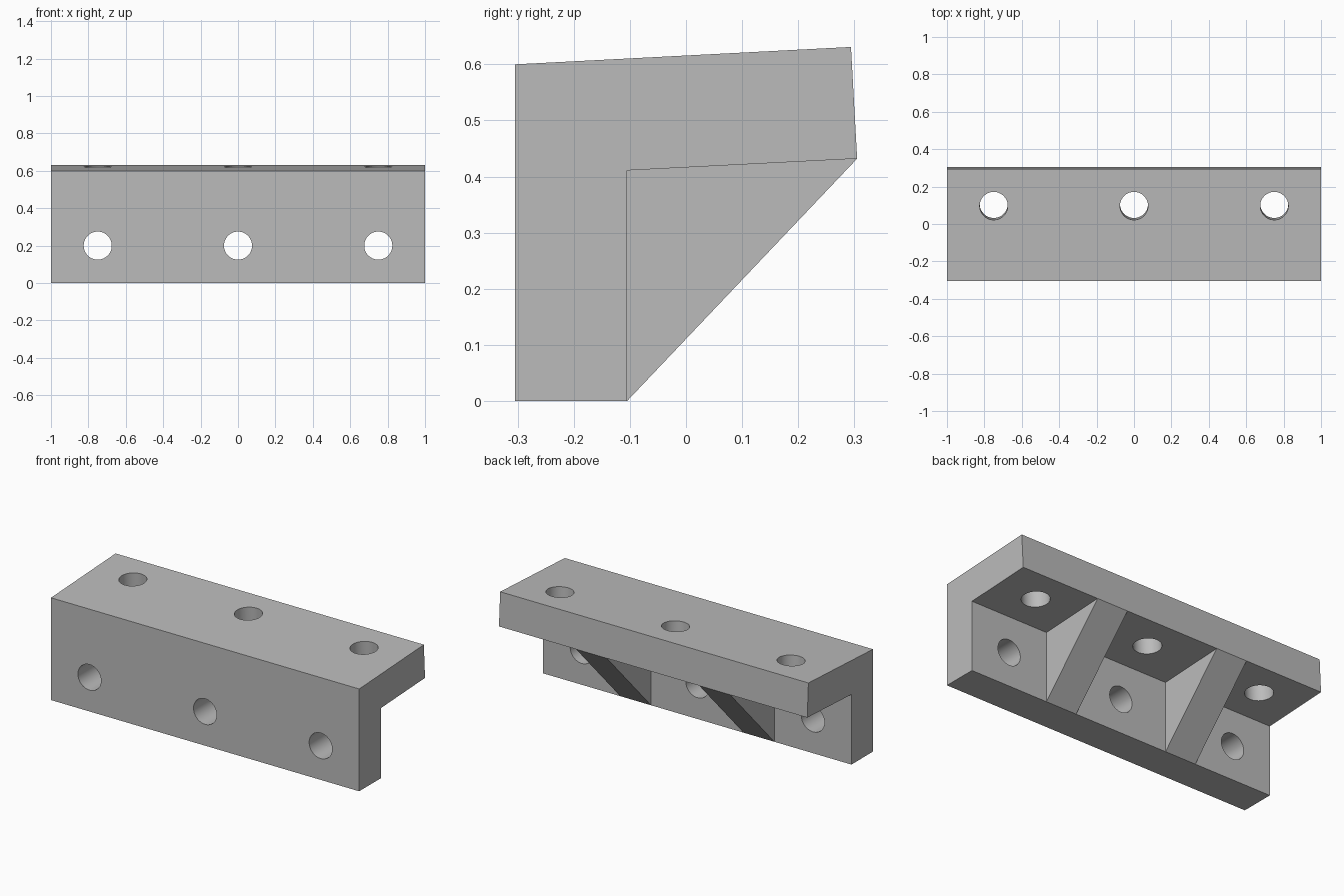
import bpy, bmesh, math
from mathutils import Matrix, Vector

cube = bpy.data.objects.get("Cube")
if cube:
    bpy.data.objects.remove(cube, do_unlink=True)

grey = bpy.data.materials.new("plain grey")
grey.use_nodes = True
COLOUR = (0.5, 0.5, 0.5, 1)
grey.diffuse_color = COLOUR
grey.node_tree.nodes["Principled BSDF"].inputs["Base Color"].default_value = COLOUR


def add_object(name, bm):
    bmesh.ops.recalc_face_normals(bm, faces=bm.faces)
    mesh = bpy.data.meshes.new(name)
    bm.to_mesh(mesh)
    bm.free()
    mesh.materials.append(grey)
    obj = bpy.data.objects.new(name, mesh)
    bpy.context.collection.objects.link(obj)
    return obj


def extrude_profile(name, profile, x0, x1):
    """Extrude a (y, z) outline along x."""
    bm = bmesh.new()
    face = bm.faces.new([bm.verts.new((x0, y, z)) for y, z in profile])
    out = bmesh.ops.extrude_face_region(bm, geom=[face])
    moved = [v for v in out["geom"] if isinstance(v, bmesh.types.BMVert)]
    bmesh.ops.translate(bm, verts=moved, vec=(x1 - x0, 0, 0))
    return add_object(name, bm)


def drill(name, centre, tilt):
    """Cylindrical cutter whose axis is z turned about x by tilt."""
    bm = bmesh.new()
    place = Matrix.Translation(Vector(centre)) @ Matrix.Rotation(tilt, 4, "X")
    bmesh.ops.create_cone(bm, cap_ends=True, segments=64, radius1=0.075,
                          radius2=0.075, depth=0.32, matrix=place)
    return add_object(name, bm)


def combine(target, tool, operation):
    mod = target.modifiers.new(tool.name, "BOOLEAN")
    mod.operation = operation
    mod.solver = "EXACT"
    mod.object = tool
    bpy.context.view_layer.objects.active = target
    bpy.ops.object.modifier_apply(modifier=mod.name)
    bpy.data.objects.remove(tool, do_unlink=True)


# Angle bracket: upright plate with a slightly rising shelf
bracket = extrude_profile("angle_bracket", [
    (-0.305, 0), (-0.105, 0), (-0.105, 0.411),
    (0.305, 0.432), (0.294, 0.631), (-0.305, 0.6)], -1, 1)

# Two triangular gussets, rooted inside the plate and shelf
for side in (-1, 1):
    gusset = extrude_profile("gusset", [
        (-0.105, 0), (0.305, 0.432), (-0.15, 0.45)], side * 0.3, side * 0.5)
    combine(bracket, gusset, "UNION")

# Three bolt holes through each leg
for x in (-0.75, 0, 0.75):
    combine(bracket, drill("plate_hole", (x, -0.205, 0.2), math.pi / 2), "DIFFERENCE")
    combine(bracket, drill("shelf_hole", (x, 0.102, 0.521), math.radians(3)), "DIFFERENCE")

bpy.ops.object.select_all(action="DESELECT")
bracket.select_set(True)
bpy.context.view_layer.objects.active = bracket
bpy.ops.object.shade_smooth_by_angle(angle=math.radians(30))
